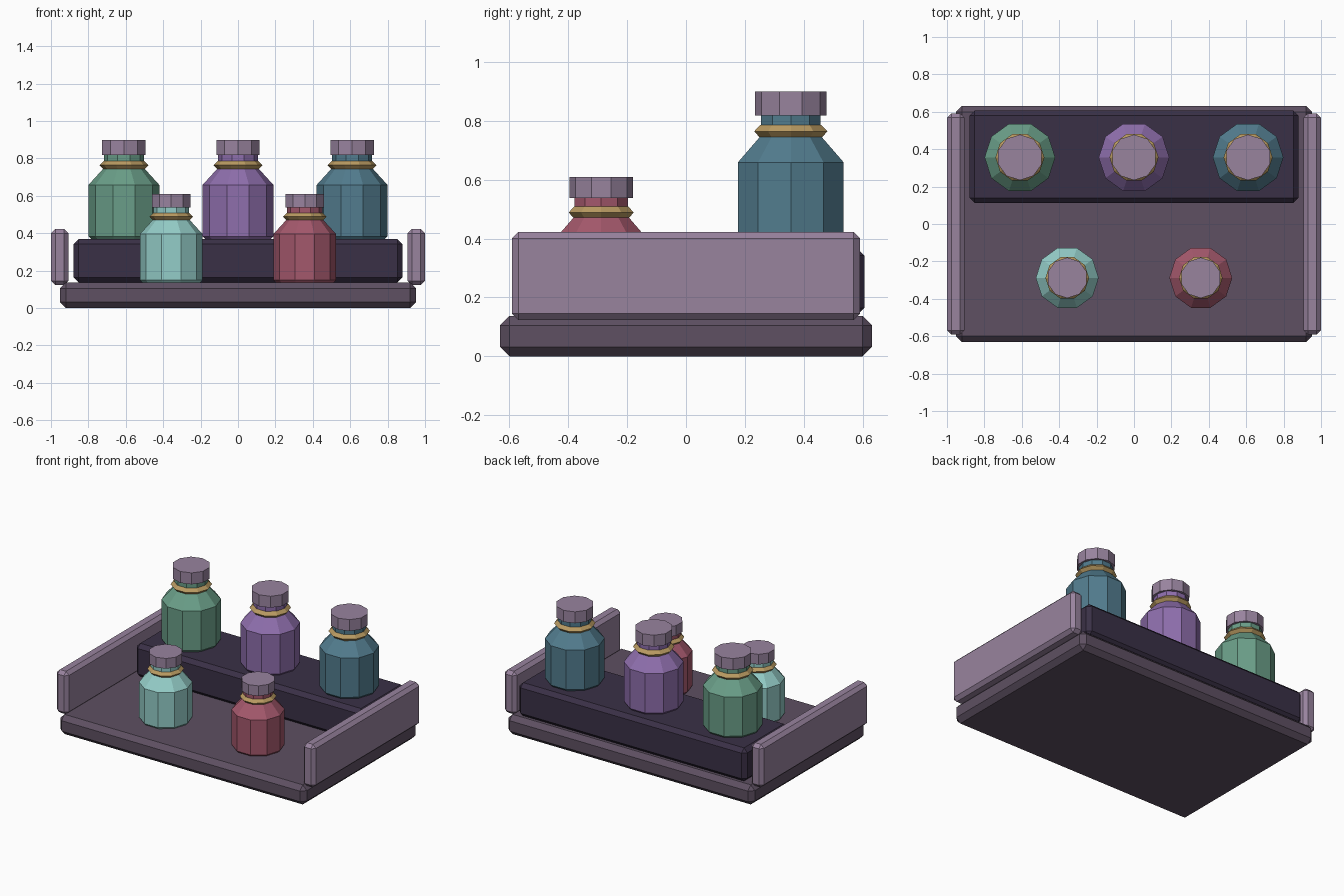
import bpy, bmesh, math
from mathutils import Vector

cube = bpy.data.objects.get("Cube")
if cube:
    bpy.data.objects.remove(cube, do_unlink=True)


def material(name, r, g, b):
    """Flat colour given in 0-255 sRGB."""
    colour = [(c / 255 / 12.92) if c < 11 else ((c / 255 + 0.055) / 1.055) ** 2.4
              for c in (r, g, b)] + [1.0]
    mat = bpy.data.materials.new(name)
    mat.use_nodes = True
    mat.diffuse_color = colour
    bsdf = next(n for n in mat.node_tree.nodes if n.type == 'BSDF_PRINCIPLED')
    bsdf.inputs["Base Color"].default_value = colour
    return mat


MAUVE = material("pale mauve", 152, 131, 158)
PLUM = material("dull plum", 94, 80, 98)
DARK = material("dark violet", 58, 48, 70)
GOLD = material("gold", 186, 155, 98)
GREEN = material("green glass", 106, 158, 136)
PURPLE = material("purple glass", 142, 110, 172)
TEAL = material("teal glass", 82, 124, 142)
AQUA = material("aqua glass", 148, 205, 200)
RED = material("rose glass", 164, 88, 108)


def finish(bm, name, mat):
    bmesh.ops.recalc_face_normals(bm, faces=bm.faces)
    mesh = bpy.data.meshes.new(name)
    bm.to_mesh(mesh)
    bm.free()
    mesh.materials.append(mat)
    obj = bpy.data.objects.new(name, mesh)
    bpy.context.collection.objects.link(obj)
    return obj


def box(name, mat, low, high, chamfer):
    """Box between two corners with chamfered edges."""
    low, high = Vector(low), Vector(high)
    bm = bmesh.new()
    bmesh.ops.create_cube(bm, size=1)
    bmesh.ops.scale(bm, vec=high - low, verts=bm.verts)
    bmesh.ops.translate(bm, vec=(low + high) / 2, verts=bm.verts)
    bmesh.ops.bevel(bm, geom=bm.edges[:], offset=chamfer, segments=1,
                    profile=0.5, affect='EDGES')
    return finish(bm, name, mat)


def lathe(name, mat, profile, place, scale, turn=0.0, closed=False, sides=10):
    """Revolve (radius, height) points; a closed profile makes a ring."""
    bm = bmesh.new()
    rings = []
    for r, z in profile:
        angles = [turn + math.tau * i / sides for i in range(sides)]
        rings.append([bm.verts.new((r * math.cos(a), r * math.sin(a), z)) for a in angles])
    pairs = list(zip(rings, rings[1:]))
    if closed:
        pairs.append((rings[-1], rings[0]))
    else:
        bm.faces.new(rings[0])
        bm.faces.new(rings[-1])
    for a, b in pairs:
        for i in range(sides):
            j = (i + 1) % sides
            bm.faces.new((a[i], a[j], b[j], b[i]))
    obj = finish(bm, name, mat)
    obj.location = place
    obj.scale = (scale,) * 3
    return obj


def bottle(name, glass, place, scale=1.0):
    # Glass body with shoulder and neck
    lathe(name + "_body", glass,
          [(0.175, 0), (0.189, 0.015), (0.189, 0.29), (0.107, 0.38), (0.107, 0.46)],
          place, scale)
    # Gold band around the neck
    lathe(name + "_neck_band", GOLD,
          [(0.131, 0.395), (0.109, 0.417), (0.087, 0.395), (0.109, 0.373)],
          place, scale, closed=True)
    # Stopper, turned so a corner faces front
    lathe(name + "_stopper", MAUVE, [(0.122, 0.45), (0.122, 0.53)],
          place, scale, turn=math.pi / 2)


# Tray, its two side panels and the raised back step
box("tray_base", PLUM, (-0.952, -0.632, 0), (0.952, 0.632, 0.137), 0.032)
for side, sign in (("left", 1), ("right", -1)):
    xs = sorted((sign * 0.907, sign))
    box(side + "_side_panel", MAUVE, (xs[0], -0.592, 0.123), (xs[1], 0.592, 0.423), 0.023)
box("back_step", DARK, (-0.88, 0.113, 0.137), (0.88, 0.606, 0.369), 0.027)

# Large bottles on the step
for name, glass, x in (("green_bottle", GREEN, -0.61), ("purple_bottle", PURPLE, 0),
                       ("teal_bottle", TEAL, 0.61)):
    bottle(name, glass, (x, 0.356, 0.369))

# Small bottles on the tray
for name, glass, x in (("aqua_bottle", AQUA, -0.357), ("rose_bottle", RED, 0.357)):
    bottle(name, glass, (x, -0.288, 0.137), 0.89)
